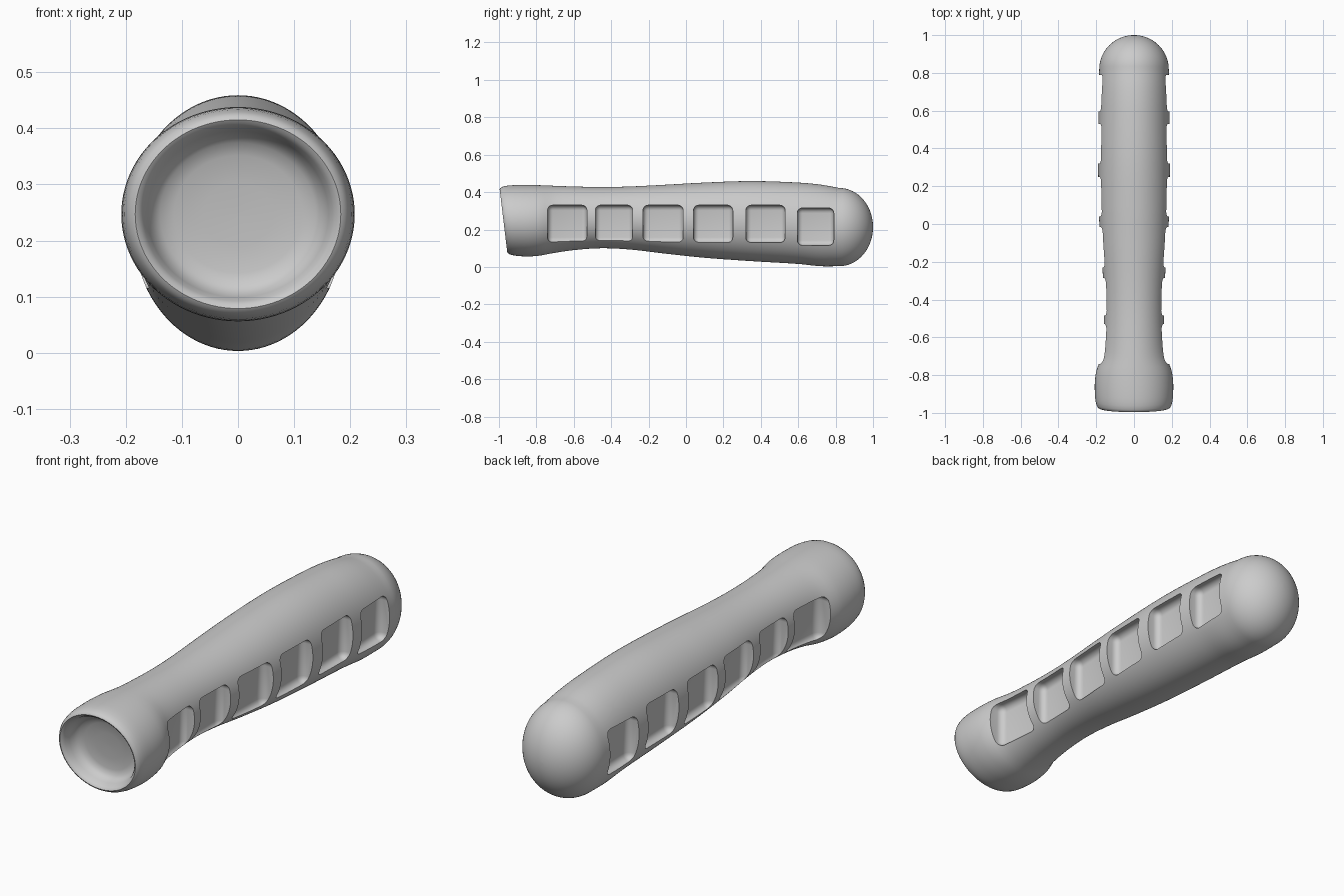
import bpy, bmesh, math

if "Cube" in bpy.data.objects:
    bpy.data.objects.remove(bpy.data.objects["Cube"])

# Grip outline stations: y, bottom z, top z, half width
KEYS = [(-0.90, .057, .437, .207), (-0.85, .056, .438, .208), (-0.78, .062, .437, .200),
        (-0.71, .074, .434, .176), (-0.60, .090, .430, .163), (-0.45, .100, .427, .158),
        (-0.30, .093, .430, .163), (-0.10, .070, .440, .178), (0.10, .049, .451, .187),
        (0.35, .031, .459, .190), (0.60, .016, .451, .188), (0.72, .004, .440, .187),
        (0.82, .004, .422, .184)]
SEG = 96


def station(y):
    """Smooth (cubic Hermite) bottom, top and half width at y."""
    n = len(KEYS)
    i = max(j for j in range(n - 1) if KEYS[j][0] <= y + 1e-9 or j == 0)
    a, b = KEYS[i], KEYS[i + 1]
    h = b[0] - a[0]
    t = (y - a[0]) / h

    def slope(j, c):
        p, q = KEYS[max(j - 1, 0)], KEYS[min(j + 1, n - 1)]
        return (q[c] - p[c]) / (q[0] - p[0])

    return [(2*t**3 - 3*t**2 + 1) * a[c] + (t**3 - 2*t**2 + t) * h * slope(i, c)
            + (3*t**2 - 2*t**3) * b[c] + (t**3 - t**2) * h * slope(i + 1, c) for c in (1, 2, 3)]


# Rings: y, centre z, half height, half width, tilt
rings = []
lo, hi, w = station(-0.90)
cz, hz = (lo + hi) / 2, (hi - lo) / 2
# dished front end, from floor outwards over the rim
for y, s in [(-.896, .02), (-.897, .3), (-.901, .55), (-.908, .67), (-.922, .74), (-.942, .78),
             (-.962, .815), (-.972, .85), (-.976, .885), (-.972, .92), (-.960, .955), (-.940, .98),
             (-.920, .993)]:
    rings.append((y, cz, hz * s, w * s, .12))
# main body
N = 70
for i in range(N + 1):
    y = -0.90 + 1.72 * i / N
    lo, hi, w = station(y)
    rings.append((y, (lo + hi) / 2, (hi - lo) / 2, w, .12 * max(0, min(1, (-.72 - y) / .18))))
# domed back end
for i in range(1, 19):
    a = math.pi / 2 * i / 18.15
    s = math.cos(a)
    rings.append((0.82 + 0.18 * math.sin(a), .213, .209 * s, .184 * s, 0))

bm = bmesh.new()
loops = []
for y, cz, hz, w, tilt in rings:
    loop = []
    for k in range(SEG):
        a = 2 * math.pi * k / SEG
        dz = hz * math.sin(a)
        loop.append(bm.verts.new((w * math.cos(a), y - tilt * dz, cz + dz)))
    loops.append(loop)
for p, q in zip(loops, loops[1:]):
    for k in range(SEG):
        m = (k + 1) % SEG
        bm.faces.new((p[k], p[m], q[m], q[k]))
bm.faces.new(loops[0])
bm.faces.new(loops[-1])
bmesh.ops.recalc_face_normals(bm, faces=bm.faces)
me = bpy.data.meshes.new("handle_grip")
bm.to_mesh(me)
bm.free()
grip = bpy.data.objects.new("handle_grip", me)
bpy.context.collection.objects.link(grip)

# Finger pockets: six rounded boxes per side, cut out of the grip
POCKETS = [(-.74, -.53), (-.485, -.285), (-.23, -.015), (.04, .25), (.32, .53), (.595, .79)]
bm = bmesh.new()
for y0, y1 in POCKETS:
    yc = (y0 + y1) / 2
    slope = (station(y1)[2] - station(y0)[2]) / (y1 - y0)
    floor = station(yc)[2] - 0.058
    zc = .215 if yc > .55 else .23
    for side in (-1, 1):
        box = bmesh.new()
        bmesh.ops.create_cube(box, size=1)
        for v in box.verts:
            v.co = (v.co.x * .24, v.co.y * (y1 - y0), v.co.z * .2)
        bmesh.ops.bevel(box, geom=box.edges[:], offset=.028, segments=5, profile=.5,
                        affect='EDGES')
        for v in box.verts:
            x, y, z = v.co
            v.co = (side * (floor + .12 + x + slope * y * .8), yc + y, zc + z)
        if side < 0:
            bmesh.ops.reverse_faces(box, faces=box.faces[:])
        tmp = bpy.data.meshes.new("pocket_tmp")
        box.to_mesh(tmp)
        box.free()
        bm.from_mesh(tmp)
        bpy.data.meshes.remove(tmp)
me = bpy.data.meshes.new("pocket_cutter")
bm.to_mesh(me)
bm.free()
cutter = bpy.data.objects.new("pocket_cutter", me)
bpy.context.collection.objects.link(cutter)
cutter.hide_render = True

mod = grip.modifiers.new("pockets", 'BOOLEAN')
mod.operation = 'DIFFERENCE'
mod.solver = 'EXACT'
mod.object = cutter
bpy.context.view_layer.objects.active = grip
grip.select_set(True)
bpy.ops.object.modifier_apply(modifier=mod.name)
bpy.data.objects.remove(cutter)
bpy.ops.object.shade_smooth_by_angle(angle=math.radians(35))
